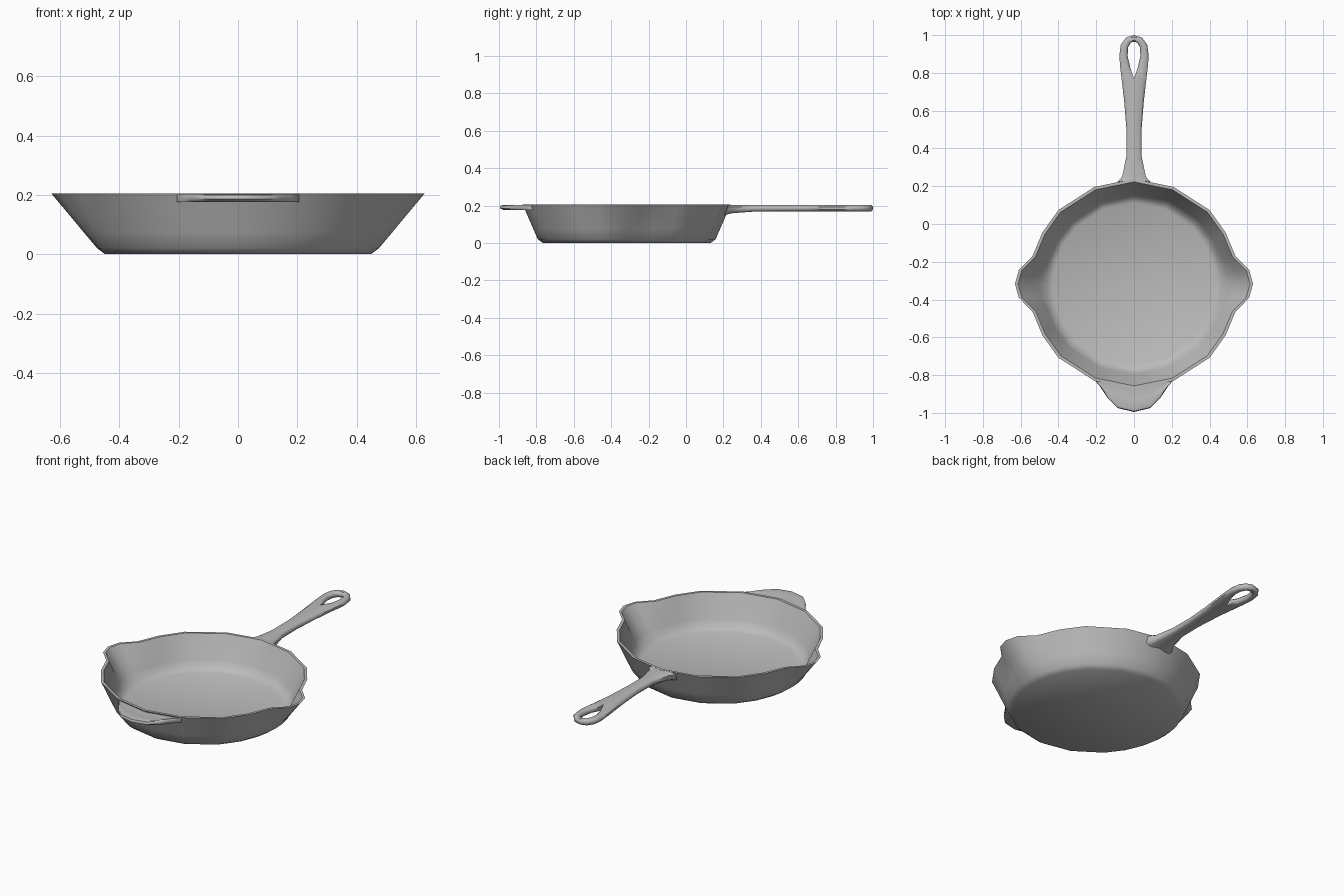
import bpy, bmesh, math
from mathutils import Vector

if "Cube" in bpy.data.objects:
    bpy.data.objects.remove(bpy.data.objects["Cube"])

iron = bpy.data.materials.new("grey_cast_iron")
iron.diffuse_color = (0.5, 0.5, 0.5, 1)
iron.use_nodes = True
iron.node_tree.nodes["Principled BSDF"].inputs["Base Color"].default_value = iron.diffuse_color
CY = -0.317   # pan centre in y


def loft(name, rings, closed=True, caps=(True, True), mirror=False, angle=40):
    """Skin a row of equal-length point rings."""
    bm = bmesh.new()
    vs = [[bm.verts.new(p) for p in r] for r in rings]
    n = len(vs[0])
    for a, b in zip(vs, vs[1:]):
        for i in range(n if closed else n - 1):
            j = (i + 1) % n
            bm.faces.new((a[i], a[j], b[j], b[i]))
    if caps[0]:
        bm.faces.new(vs[0][::-1])
    if caps[1]:
        bm.faces.new(vs[-1])
    if mirror:
        inner = [f for f in bm.faces if all(abs(v.co.x) < 1e-5 for v in f.verts)]
        bmesh.ops.delete(bm, geom=inner, context='FACES')
        bmesh.ops.mirror(bm, geom=bm.verts[:] + bm.edges[:] + bm.faces[:],
                         axis='X', merge_dist=0.0005)
    bmesh.ops.remove_doubles(bm, verts=bm.verts[:], dist=0.0005)
    bmesh.ops.recalc_face_normals(bm, faces=bm.faces[:])
    me = bpy.data.meshes.new(name)
    bm.to_mesh(me)
    bm.free()
    me.materials.append(iron)
    ob = bpy.data.objects.new(name, me)
    bpy.context.collection.objects.link(ob)
    bpy.ops.object.select_all(action='DESELECT')
    ob.select_set(True)
    bpy.context.view_layer.objects.active = ob
    bpy.ops.object.shade_smooth_by_angle(angle=math.radians(angle))
    return ob


# Pan: rim outline with a pouring spout on each side, one quarter mirrored twice
quarter = [(0.63, 0), (0.61, 0.073), (0.537, 0.148), (0.485, 0.272),
           (0.4, 0.391), (0.21, 0.513), (0, 0.556)]
half = quarter + [(-x, y) for x, y in quarter[-2::-1]]
rim = [Vector(p) for p in half + [(x, -y) for x, y in half[-2:0:-1]]]


def pan_ring(radius, z, t, inset=0.0):
    """Blend from a round base (t=0) to the spouted rim (t=1)."""
    pts = []
    for p in rim:
        d = p.normalized()
        q = (d * radius).lerp(p, t) - d * inset
        pts.append((q.x, q.y + CY, z))
    return pts


loft("pan", [
    pan_ring(0.448, 0.0, 0),
    pan_ring(0.475, 0.02, 0),
    pan_ring(0.475, 0.075, 0.3),
    pan_ring(0.475, 0.135, 0.62),
    pan_ring(0.475, 0.205, 1),
    pan_ring(0.475, 0.205, 1, 0.016),
    pan_ring(0.475, 0.135, 0.62, 0.018),
    pan_ring(0.475, 0.075, 0.3, 0.02),
    pan_ring(0.455, 0.035, 0.04),
    pan_ring(0.43, 0.022, 0),
], angle=50)

# Long handle with a hanging loop: (inner x, inner y, outer x, outer y, underside z)
stations = [(0, .205, .088, .205, .15), (0, .25, .063, .25, .16),
            (0, .36, .04, .36, .168), (0, .5, .04, .5, .17),
            (0, .65, .052, .65, .17), (0, .77, .066, .77, .17),
            (.02, .83, .073, .83, .17), (.034, .89, .078, .89, .17),
            (.031, .935, .07, .95, .17), (.018, .96, .042, .987, .17),
            (0, .965, 0, 1.0, .17)]
rings = []
for k, (ix, iy, ox, oy, zb) in enumerate(stations):
    solid = k < 6
    zt, e = 0.204, 0.010
    ei, u = (0, 0) if solid else (e, 0.25)
    prof = [(0, zb + ei), (u, zb), (0.75, zb), (1, zb + e),
            (1, zt - e), (0.75, zt), (u, zt), (0, zt - ei)]
    ring = []
    for f, z in prof:
        lean = (z - 0.15) * 0.4 if k == 0 else 0   # root follows the wall slope
        ring.append((ix + (ox - ix) * f, iy + (oy - iy) * f + lean, z))
    rings.append(ring)
loft("long_handle", rings, caps=(True, False), mirror=True, angle=50)

# Front helper grip: slightly dished lip, (x, rim y, outer y)
grip = [(0.0, -.862, -.995), (0.085, -.848, -.975), (0.14, -.838, -.92),
        (0.18, -.83, -.86), (0.206, -.822, -.83)]
section = [(0, .178), (.85, .176), (1, .186), (.97, .2), (.85, .204),
           (.5, .195), (0, .198)]
loft("helper_grip",
     [[(x, yr + (yo - yr) * f, z) for f, z in section] for x, yr, yo in grip],
     caps=(False, True), mirror=True, angle=50)
